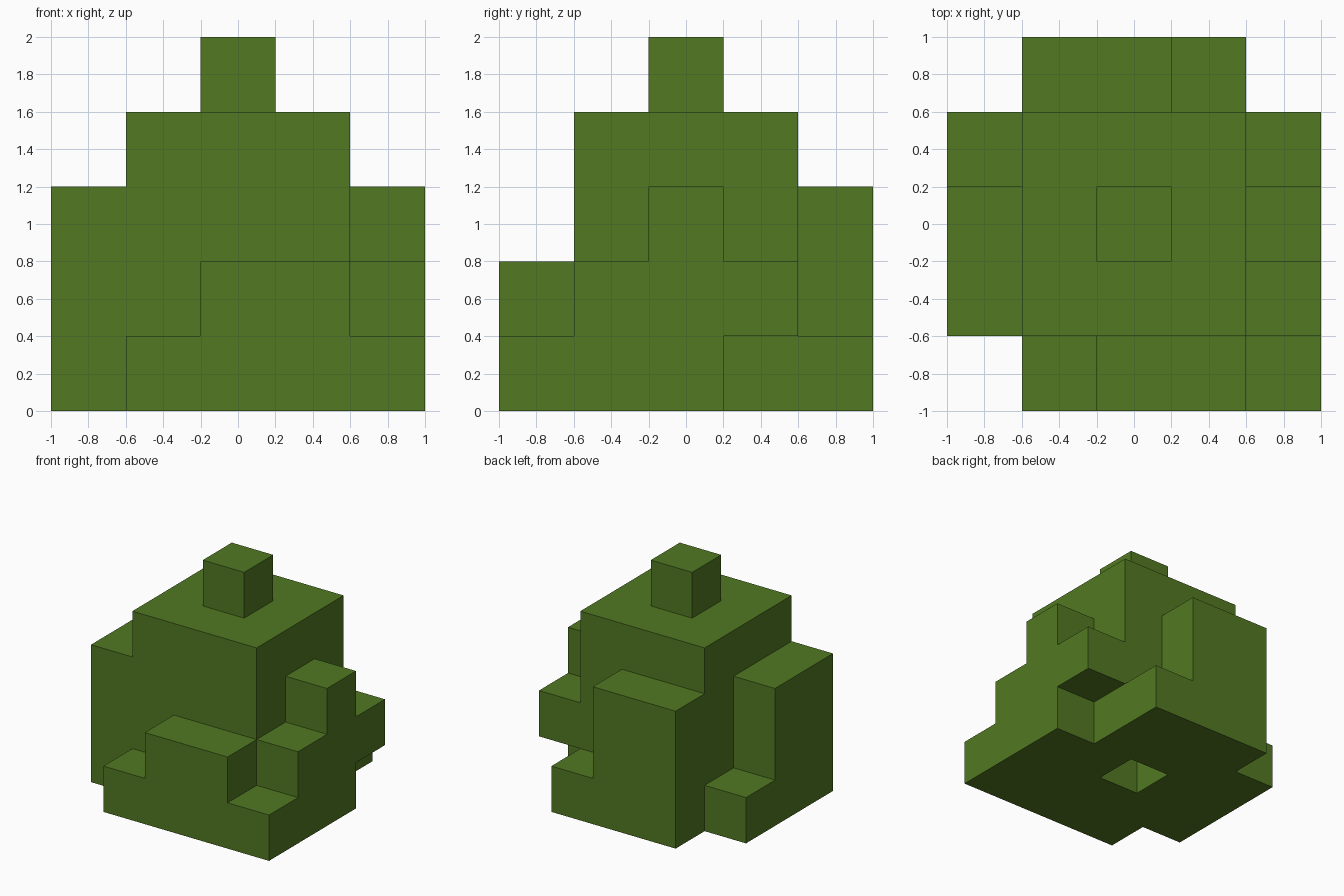
import bpy, bmesh
from mathutils import Vector

cube = bpy.data.objects.get("Cube")
if cube:
    bpy.data.objects.remove(cube, do_unlink=True)

UNIT = 0.4  # edge of one building cell

green = bpy.data.materials.new("moss_green")
green.use_nodes = True
colour = (0.084, 0.19, 0.016, 1)
green.diffuse_color = colour
green.node_tree.nodes["Principled BSDF"].inputs["Base Color"].default_value = colour


def box(x, y, z):
    """Cells of a box; each argument is an inclusive (first, last) range."""
    return {(i, j, k) for i in range(x[0], x[1] + 1)
            for j in range(y[0], y[1] + 1) for k in range(z[0], z[1] + 1)}


parts = {
    # solid core with a square socket underneath
    "core": box((1, 3), (1, 3), (0, 3)) - {(2, 2, 0)},
    "top_knob": {(2, 2, 4)},
    # stepped slab on the front
    "front_step": box((1, 3), (0, 0), (0, 0)) | box((2, 3), (0, 0), (1, 1)),
    # tall slab and low step on the back
    "back_step": box((1, 2), (4, 4), (0, 2)) | {(3, 4, 0)},
    # staircase with an overhanging cell on the +x side
    "left_stairs": box((4, 4), (0, 2), (0, 0)) | box((4, 4), (1, 3), (1, 1)) | {(4, 2, 2)},
    # tall slab and low step on the -x side
    "right_step": box((0, 0), (1, 2), (0, 2)) | {(0, 3, 0)},
}
solid = set().union(*parts.values())


def build(name, cells):
    """Skin the outside of the cells, then merge flat areas."""
    bm = bmesh.new()
    for cell in cells:
        centre = (Vector(cell) - Vector((2, 2, -0.5))) * UNIT
        for axis in range(3):
            for sign in (-1, 1):
                n = Vector((0, 0, 0))
                n[axis] = sign
                if tuple(int(c + d) for c, d in zip(cell, n)) in solid:
                    continue
                u = Vector((0, 0, 0))
                u[(axis + 1) % 3] = 1
                v = n.cross(u)
                bm.faces.new([bm.verts.new(centre + (n + a * u + b * v) * UNIT / 2)
                              for a, b in ((-1, -1), (1, -1), (1, 1), (-1, 1))])
    bmesh.ops.remove_doubles(bm, verts=bm.verts[:], dist=0.001)
    bmesh.ops.dissolve_limit(bm, angle_limit=0.01, verts=bm.verts[:], edges=bm.edges[:])
    mesh = bpy.data.meshes.new(name)
    bm.to_mesh(mesh)
    bm.free()
    mesh.materials.append(green)
    bpy.context.collection.objects.link(bpy.data.objects.new(name, mesh))


for part_name, part_cells in parts.items():
    build(part_name, part_cells)
